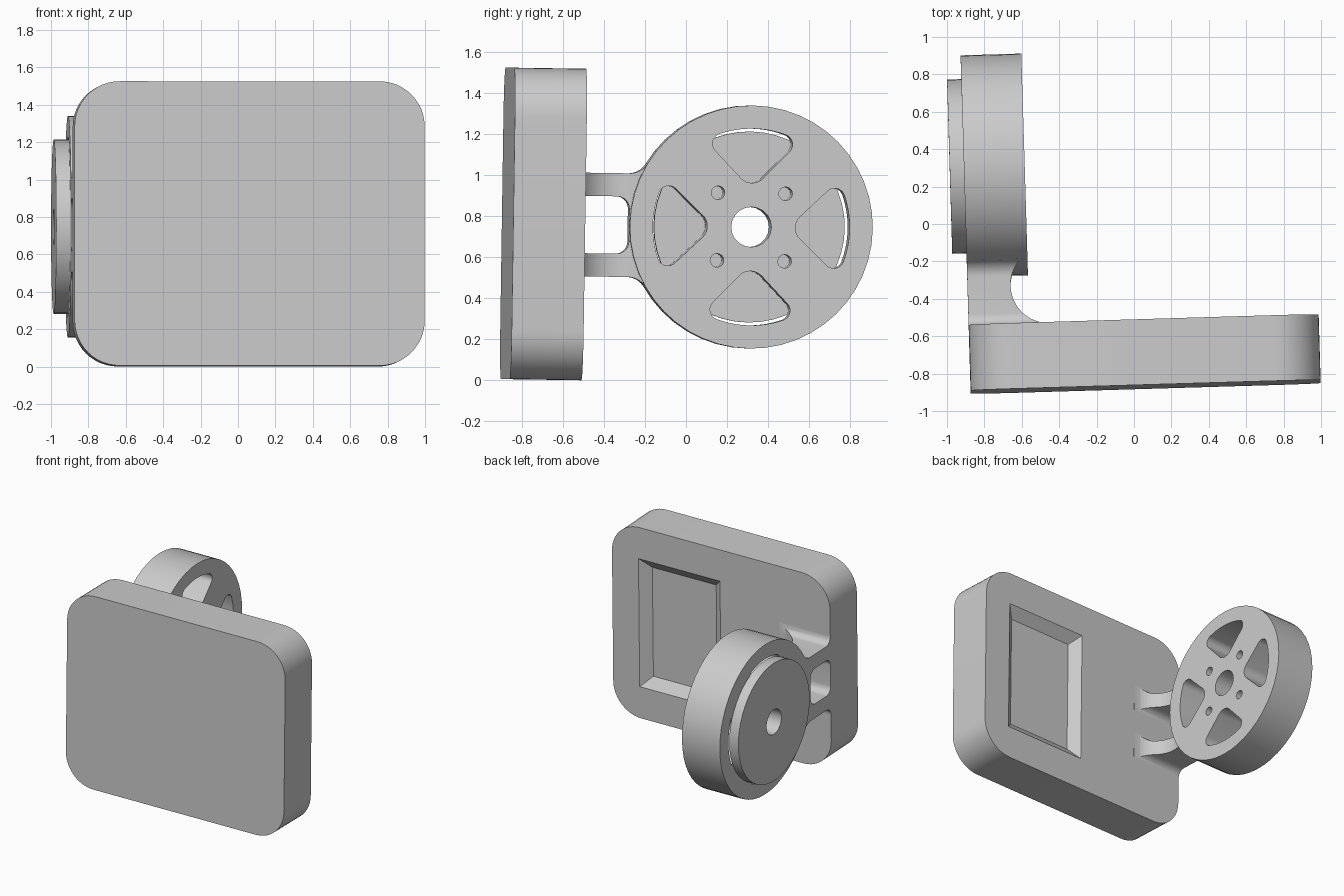
import bpy, bmesh
from math import sin, cos, pi, radians, degrees, asin, sqrt
from mathutils import Matrix
from mathutils.geometry import convex_hull_2d

cube = bpy.data.objects.get("Cube")
if cube:
    bpy.data.objects.remove(cube, do_unlink=True)

grey = bpy.data.materials.new("plain_grey")
grey.use_nodes = True
colour = (0.6, 0.6, 0.6, 1)
grey.diffuse_color = colour
grey.node_tree.nodes["Principled BSDF"].inputs["Base Color"].default_value = colour


def arc(cx, cy, r, start, end, n=12):
    """Points along an arc, angles in degrees."""
    angles = [radians(start + (end - start) * i / n) for i in range(n + 1)]
    return [(cx + r * cos(a), cy + r * sin(a)) for a in angles]


def circle(cx, cy, r, n=48):
    return arc(cx, cy, r, 0, 360, n)[:-1]


def rounded_rect(u0, u1, v0, v1, r):
    return (arc(u1 - r, v1 - r, r, 0, 90) + arc(u0 + r, v1 - r, r, 90, 180)
            + arc(u0 + r, v0 + r, r, 180, 270) + arc(u1 - r, v0 + r, r, 270, 360))


def prism(name, axis, a, b, outline, far_outline=None):
    """Extrude an outline along an axis from a to b, optionally tapering."""
    place = {"x": lambda p, d: (d, p[0], p[1]),
             "y": lambda p, d: (p[0], d, p[1]),
             "z": lambda p, d: (p[0], p[1], d)}[axis]
    bm = bmesh.new()
    near = [bm.verts.new(place(p, a)) for p in outline]
    far = [bm.verts.new(place(p, b)) for p in far_outline or outline]
    bm.faces.new(near)
    bm.faces.new(far[::-1])
    n = len(near)
    for i in range(n):
        j = (i + 1) % n
        bm.faces.new((near[i], near[j], far[j], far[i]))
    bmesh.ops.recalc_face_normals(bm, faces=bm.faces)
    mesh = bpy.data.meshes.new(name)
    bm.to_mesh(mesh)
    bm.free()
    mesh.materials.append(grey)
    obj = bpy.data.objects.new(name, mesh)
    bpy.context.collection.objects.link(obj)
    return obj


def cut(obj, cutter):
    """Subtract a cutter, then remove it."""
    mod = obj.modifiers.new("cut", "BOOLEAN")
    mod.operation = "DIFFERENCE"
    mod.solver = "EXACT"
    mod.object = cutter
    bpy.context.view_layer.objects.active = obj
    bpy.ops.object.modifier_apply(modifier=mod.name)
    bpy.data.objects.remove(cutter, do_unlink=True)


# Shared dimensions, with z = 0 at the axle height
SIDE = -0.9
BACK = -0.521
WHEEL_Y, WHEEL_R, WHEEL_FACE = 0.336, 0.593, -0.575

# Rounded plate with a shallow tapered recess in its back
plate = prism("plate", "y", -0.872, BACK,
              rounded_rect(SIDE, 0.972, -0.76, 0.76, 0.24))


def recess_outline(grow):
    u0, u1, v = 0.045 - grow, 0.745 + grow, 0.51 + grow
    return [(u0, -v), (u1, -v), (u1, v), (u0, v)]


cut(plate, prism("recess_cutter", "y", BACK + 0.06, BACK - 0.065,
                 recess_outline(0.07), recess_outline(-0.076)))

# Twin-arm bracket: side profile with fillets at the plate and the wheel
H, R1, R2 = 0.253, 0.06, 0.1
reach = WHEEL_R + R2
flare_y = WHEEL_Y - sqrt(reach ** 2 - (H + R2) ** 2)
tilt = degrees(asin((H + R2) / reach))
upper = ([(BACK - 0.01, H + R1)]
         + arc(BACK + R1, H + R1, R1, 180, 270)
         + arc(flare_y, H + R2, R2, 270, 360 - tilt)
         + arc(WHEEL_Y, 0, WHEEL_R - 0.006, 180 - tilt, 180, 12))
lower = [(y, -z) for y, z in reversed(upper[:-1])]
bracket = prism("bracket", "x", SIDE, -0.465, upper + lower)
cut(bracket, prism("window_cutter", "x", -1.1, -0.3,
                   rounded_rect(BACK, WHEEL_Y - WHEEL_R - 0.001, -0.14, 0.14, 0.06)))
cut(bracket, prism("scoop_cutter", "z", -1, 1, circle(-0.465, -0.315, 0.205)))

# Wheel with rounded triangular openings, bolt holes and an axle hole
wheel = prism("wheel", "x", SIDE, WHEEL_FACE, circle(WHEEL_Y, 0, WHEEL_R))
blob = (circle(0.29, 0, 0.075, 32) + circle(0.405, 0.145, 0.05, 32)
        + circle(0.405, -0.145, 0.05, 32) + arc(0, 0, 0.48, -19, 19))
opening = [blob[i] for i in convex_hull_2d(blob)]
for k in range(4):
    c, s = cos(k * pi / 2), sin(k * pi / 2)
    turned = [(WHEEL_Y + u * c - v * s, u * s + v * c) for u, v in opening]
    cut(wheel, prism("opening_cutter", "x", -1.1, -0.4, turned))
    bolt = (WHEEL_Y + 0.165 * (c - s), 0.165 * (c + s))
    cut(wheel, prism("bolt_cutter", "x", -1.1, -0.4, circle(*bolt, 0.033, 16)))

# Hub disc closing the outer side of the wheel
hub = prism("hub", "x", -0.976, SIDE + 0.002, circle(WHEEL_Y, 0, 0.466))
for part in (wheel, hub):
    cut(part, prism("axle_cutter", "x", -1.2, -0.3, circle(WHEEL_Y, 0, 0.098, 20)))

# Smooth the curves and set the slight lean of the whole assembly
pose = (Matrix.Translation((0, 0, 0.753)) @ Matrix.Rotation(-0.015, 4, "X")
        @ Matrix.Rotation(0.03, 4, "Z"))
bpy.ops.object.select_all(action="DESELECT")
for part in (plate, bracket, wheel, hub):
    part.matrix_world = pose
    part.select_set(True)
    bpy.context.view_layer.objects.active = part
bpy.ops.object.shade_smooth_by_angle(angle=radians(30))
